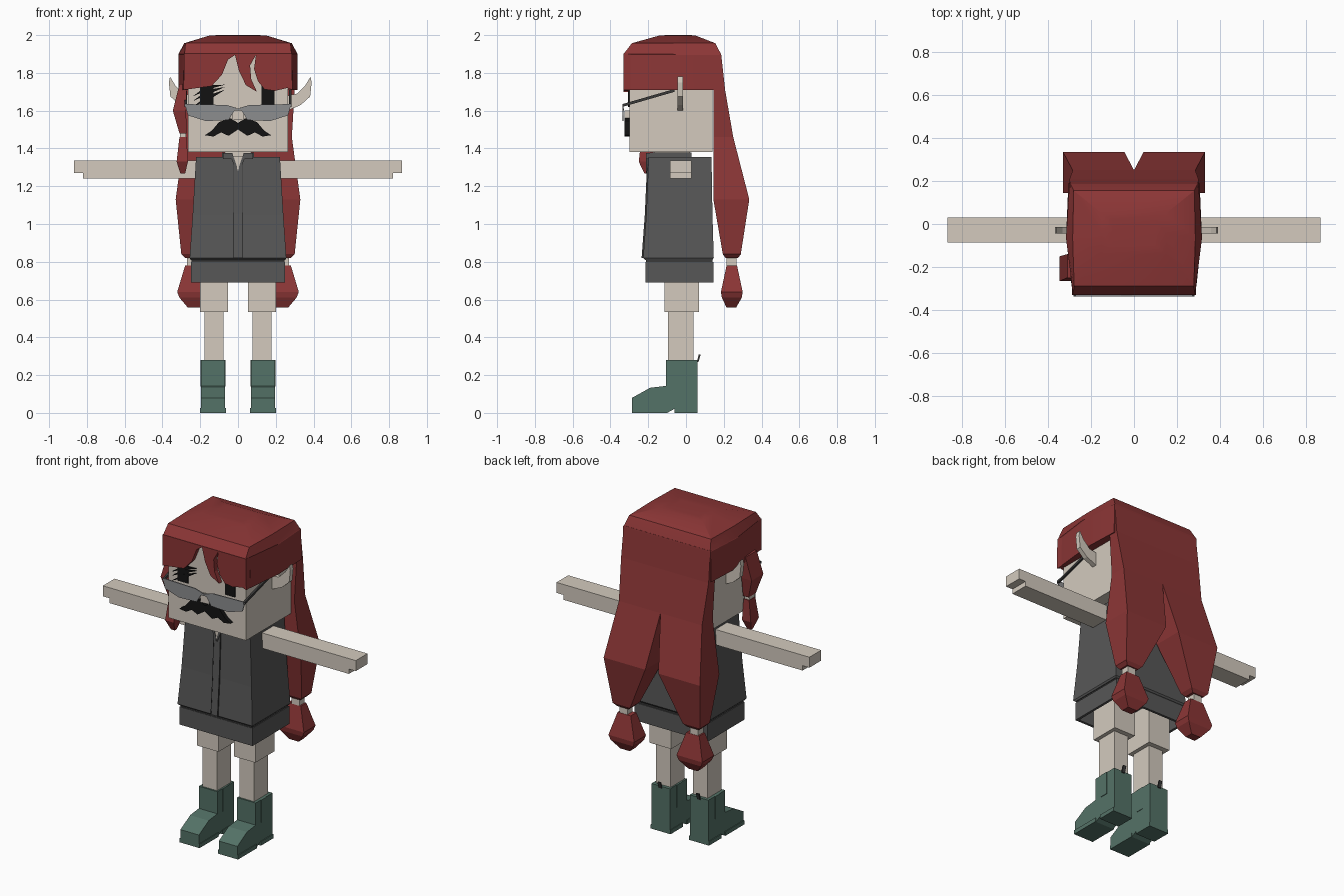
import bpy
import bmesh
import math

default = bpy.data.objects.get("Cube")
if default:
    bpy.data.objects.remove(default, do_unlink=True)


def material(name, *rgb):
    """Flat colour given as display values 0-255, stored as linear."""
    linear = [((c / 255 + 0.055) / 1.055) ** 2.4 for c in rgb] + [1.0]
    mat = bpy.data.materials.new(name)
    mat.use_nodes = True
    mat.diffuse_color = linear
    mat.node_tree.nodes["Principled BSDF"].inputs["Base Color"].default_value = linear
    return mat


HAIR = material("hair red", 140, 54, 54)
SKIN = material("pale skin", 211, 202, 190)
CLOTH = material("dress grey", 87, 87, 87)
SEAM = material("seam dark grey", 58, 58, 58)
BOOT = material("boot green", 84, 114, 103)
BLACK = material("ink black", 18, 18, 18)
LENS = material("lens grey", 140, 141, 143)


def loft(name, rings, mat, mirror=False, smooth=False):
    """Skin a stack of equal-length point rings and cap both ends."""
    bm = bmesh.new()
    loops = [[bm.verts.new(p) for p in ring] for ring in rings]
    count = len(loops[0])
    for low, high in zip(loops, loops[1:]):
        for i in range(count):
            j = (i + 1) % count
            bm.faces.new((low[i], low[j], high[j], high[i]))
    bm.faces.new(loops[0][::-1])
    bm.faces.new(loops[-1])
    bmesh.ops.recalc_face_normals(bm, faces=bm.faces)
    mesh = bpy.data.meshes.new(name)
    bm.to_mesh(mesh)
    bm.free()
    mesh.materials.append(mat)
    obj = bpy.data.objects.new(name, mesh)
    bpy.context.collection.objects.link(obj)
    if mirror:
        obj.modifiers.new("mirror", "MIRROR").use_mirror_merge = False
    if smooth:
        bpy.ops.object.select_all(action="DESELECT")
        obj.select_set(True)
        bpy.context.view_layer.objects.active = obj
        bpy.ops.object.shade_smooth_by_angle(angle=math.radians(25))
    return obj


def rect(x0, x1, y0, y1, z):
    return [(x0, y0, z), (x1, y0, z), (x1, y1, z), (x0, y1, z)]


def taper(name, rows, mat, **options):
    """Stack of rectangles: each row is x0, x1, y0, y1, z."""
    return loft(name, [rect(*row) for row in rows], mat, **options)


def box(name, x0, x1, y0, y1, z0, z1, mat, **options):
    return taper(name, [(x0, x1, y0, y1, z0), (x0, x1, y0, y1, z1)], mat, **options)


def front_plate(name, outline, y0, y1, mat, **options):
    """Outline in x, z extruded along y."""
    return loft(name, [[(x, y, z) for x, z in outline] for y in (y0, y1)], mat, **options)


def side_plate(name, outline, x0, x1, mat, **options):
    """Outline in y, z extruded along x."""
    return loft(name, [[(x, y, z) for y, z in outline] for x in (x0, x1)], mat, **options)


# Head, neck and ears
box("head", -.265, .265, -.3, .14, 1.38, 1.9, SKIN)
box("neck", -.07, .07, -.17, .02, 1.3, 1.4, SKIN)
ear = [(.25, 1.68), (.3, 1.69), (.345, 1.735), (.372, 1.78), (.378, 1.75),
       (.37, 1.675), (.32, 1.63), (.25, 1.6)]
front_plate("ear", ear, -.045, -.015, SKIN, mirror=True).location.x = .012
box("nose", -.03, .03, -.325, -.29, 1.55, 1.6, SKIN)

# Eyes, lashes and moustache
box("left_eye", .125, .192, -.306, -.295, 1.63, 1.735, BLACK)
box("right_eye", -.2, -.13, -.306, -.295, 1.63, 1.735, BLACK)
for shift in (0, .03, .055):
    lash = [(-.24, 1.62 + shift), (-.15, 1.66 + shift), (-.07, 1.71 + shift / 2), (-.16, 1.68 + shift)]
    front_plate("eye_scratch", lash, -.308, -.299, BLACK)
half = [(0, 1.535), (.04, 1.56), (.1, 1.54), (.138, 1.495), (.175, 1.47), (.13, 1.463),
        (.09, 1.485), (.05, 1.467), (0, 1.5)]
whole = half + [(-x, z) for x, z in half[-2:0:-1]]
front_plate("moustache", whole, -.325, -.295, BLACK)

# Glasses
lens = [(.01, 1.615), (.06, 1.63), (.282, 1.635), (.265, 1.575), (.17, 1.545), (.05, 1.55)]
front_plate("lens", lens, -.336, -.33, LENS, mirror=True)
box("glasses_bridge", -.05, .05, -.336, -.328, 1.6, 1.612, LENS)
temple = [(-.336, 1.635), (-.336, 1.62), (-.06, 1.7), (-.06, 1.715)]
side_plate("glasses_arm", temple, .27, .282, SEAM, mirror=True)


# Hair cap
def cap_ring(side, middle, back_side, front, back, z):
    right = [(side, front, z), (middle, (front + back) / 2, z), (back_side, back, z)]
    return right + [(-x, y, z) for x, y, z in reversed(right)]


cap = [cap_ring(.29, .315, .305, -.29, .19, 1.71),
       cap_ring(.285, .315, .3, -.29, .187, 1.895),
       cap_ring(.283, .315, .295, -.33, .185, 1.9),
       cap_ring(.278, .285, .28, -.287, .155, 1.957),
       cap_ring(.15, .15, .15, -.14, .05, 1.998),
       cap_ring(.1, .1, .1, -.1, .02, 2)]
loft("hair_cap", cap, HAIR, smooth=True)

# Fringe with two partings
fringe = [(-.285, 1.902), (-.288, 1.71), (-.14, 1.73), (-.085, 1.79), (-.053, 1.87),
          (-.016, 1.895), (.005, 1.81), (.042, 1.735), (.1, 1.7), (.07, 1.767), (.064, 1.84),
          (.095, 1.895), (.085, 1.82), (.106, 1.756), (.14, 1.713), (.196, 1.705),
          (.26, 1.72), (.288, 1.71), (.285, 1.902)]
front_plate("fringe", fringe, -.33, -.285, HAIR)

# Long back hair splitting into two tied tails
taper("back_hair", [
    (0, .297, .13, .186, 1.9), (0, .3, .145, .207, 1.71), (0, .285, .145, .25, 1.46),
    (.045, .33, .145, .335, 1.13), (.18, .3, .195, .29, .84), (.2, .28, .21, .275, .82),
], HAIR, mirror=True)
box("tail_tie", .215, .27, .215, .268, .77, .83, SKIN, mirror=True)
taper("tail_end", [
    (.19, .28, .215, .27, .78), (.145, .322, .185, .3, .64), (.155, .31, .19, .295, .61),
    (.2, .265, .215, .265, .557),
], HAIR, mirror=True)

# Side lock on the right of the face
taper("side_lock", [
    (-.31, -.27, -.25, -.14, 1.74), (-.345, -.275, -.265, -.15, 1.6),
    (-.31, -.272, -.24, -.17, 1.48),
], HAIR)
box("side_lock_tie", -.308, -.274, -.23, -.18, 1.455, 1.485, SKIN)
taper("side_lock_end", [
    (-.31, -.272, -.235, -.175, 1.46), (-.325, -.265, -.25, -.17, 1.33),
    (-.305, -.28, -.22, -.2, 1.267),
], HAIR)

# Dress with a hollow hem, collar and front zip
taper("dress", [
    (-.25, .25, -.215, .14, .81), (-.256, .256, -.227, .147, .82),
    (-.24, .24, -.21, .14, 1.05), (-.222, .222, -.198, .135, 1.355),
], CLOTH)
box("hem_seam", -.245, .245, -.212, .14, .79, .815, SEAM)
taper("hem", [
    (-.25, .25, -.215, .145, .8), (-.25, .25, -.215, .145, .69),
    (-.235, .235, -.2, .13, .69), (-.235, .235, -.2, .13, .78),
], CLOTH)
taper("zip_strip", [
    (-.022, .022, -.234, -.2, .82), (-.022, .022, -.217, -.19, 1.05),
    (-.022, .022, -.205, -.18, 1.32),
], CLOTH)
for x in (-.024, .02):
    taper("zip_edge", [
        (x, x + .004, -.235, -.21, .82), (x, x + .004, -.218, -.2, 1.05),
        (x, x + .004, -.206, -.19, 1.32),
    ], SEAM)
front_plate("neck_opening", [(-.03, 1.357), (.03, 1.357), (0, 1.28)], -.209, -.19, SKIN)
collar = [(.03, 1.375), (.08, 1.375), (.08, 1.345), (.035, 1.345), (.004, 1.27), (.004, 1.3)]
front_plate("collar_front", collar, -.212, -.185, CLOTH, mirror=True)
box("collar_side", .068, .085, -.19, .03, 1.34, 1.378, CLOTH, mirror=True)
box("collar_back", -.085, .085, .015, .03, 1.34, 1.378, CLOTH)

# Arms with stepped hands
arm = [(.2, 1.24), (.82, 1.24), (.82, 1.27), (.867, 1.27), (.867, 1.335), (.2, 1.335)]
front_plate("arm", arm, -.085, .03, SKIN, mirror=True)

# Legs
box("upper_leg", .053, .2, -.115, .07, .535, .79, SKIN, mirror=True)
box("lower_leg", .077, .177, -.095, .04, .25, .54, SKIN, mirror=True)

# Boots
boot = [(-.285, 0), (-.285, .08), (-.19, .133), (-.105, .143), (-.105, .28), (.06, .28),
        (.06, 0), (-.06, 0), (-.06, .022), (-.1, 0)]
side_plate("boot", boot, .068, .195, BOOT, mirror=True)
for x0, x1 in ((.064, .07), (.194, .2)):
    box("sole_edge", x0, x1, -.285, -.1, 0, .025, BOOT, mirror=True)
    box("heel_edge", x0, x1, -.06, .06, 0, .025, BOOT, mirror=True)
    box("boot_side_panel", x0 + .001, x1 - .001, -.055, -.005, .14, .28, BOOT, mirror=True)
side_plate("boot_pull_tab", [(.058, .27), (.066, .27), (.078, .31), (.068, .31)],
           .122, .142, SEAM, mirror=True)
